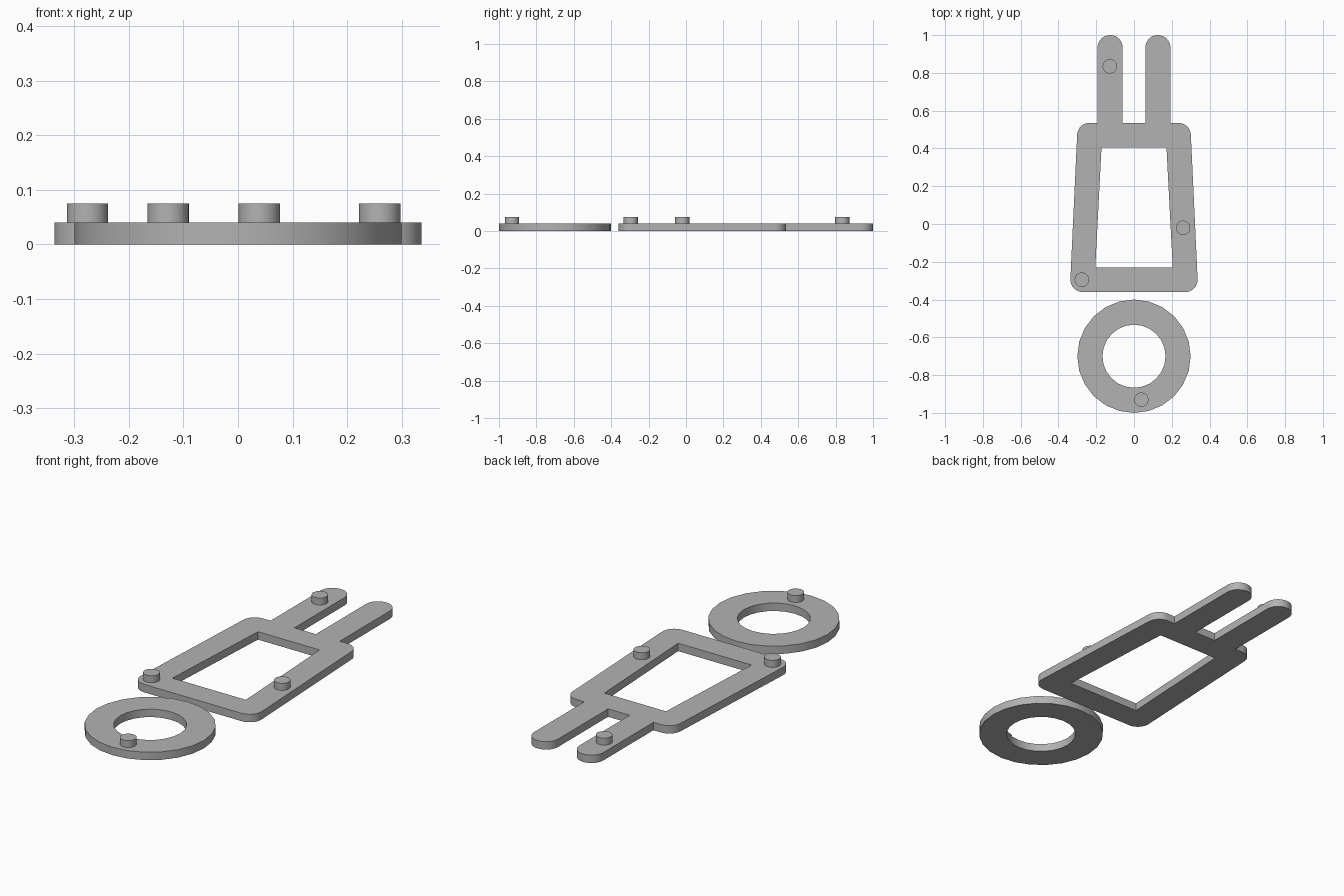
import bpy
import bmesh
import math
from mathutils import Vector

if "Cube" in bpy.data.objects:
    bpy.data.objects.remove(bpy.data.objects["Cube"], do_unlink=True)

THICK = 0.04
PEG_TOP = 0.075

grey = bpy.data.materials.new("plain grey")
grey.use_nodes = True
grey.diffuse_color = (0.45, 0.45, 0.45, 1)
grey.node_tree.nodes["Principled BSDF"].inputs["Base Color"].default_value = grey.diffuse_color


def rounded(corners, steps=8):
    """Outline from (x, y, radius) corners, each replaced by an arc."""
    out = []
    for i, (x, y, r) in enumerate(corners):
        p = Vector((x, y))
        if r == 0:
            out.append(p)
            continue
        a = (Vector(corners[i - 1][:2]) - p).normalized()
        b = (Vector(corners[(i + 1) % len(corners)][:2]) - p).normalized()
        half = a.angle(b) / 2
        centre = p + (a + b).normalized() * (r / math.sin(half))
        start = p + a * (r / math.tan(half)) - centre
        end = p + b * (r / math.tan(half)) - centre
        sweep = start.angle_signed(end)
        for k in range(steps + 1):
            t = -sweep * k / steps
            c, s = math.cos(t), math.sin(t)
            out.append(centre + Vector((start.x * c - start.y * s, start.x * s + start.y * c)))
    return out


def circle(x, y, r, sides):
    return [Vector((x + r * math.cos(math.tau * k / sides), y + r * math.sin(math.tau * k / sides)))
            for k in range(sides)]


def plate(name, outlines, z0, z1):
    """Solid plate between two heights; inner outlines become holes."""
    curve = bpy.data.curves.new(name, 'CURVE')
    curve.dimensions = '2D'
    curve.fill_mode = 'BOTH'
    curve.extrude = (z1 - z0) / 2
    for pts in outlines:
        spline = curve.splines.new('POLY')
        spline.points.add(len(pts) - 1)
        for sp, p in zip(spline.points, pts):
            sp.co = (p.x, p.y, 0, 1)
        spline.use_cyclic_u = True
    obj = bpy.data.objects.new(name, curve)
    bpy.context.collection.objects.link(obj)
    bpy.ops.object.select_all(action='DESELECT')
    obj.select_set(True)
    bpy.context.view_layer.objects.active = obj
    bpy.ops.object.convert(target='MESH')
    obj = bpy.context.view_layer.objects.active
    bm = bmesh.new()
    bm.from_mesh(obj.data)
    bmesh.ops.remove_doubles(bm, verts=bm.verts, dist=0.0001)
    bmesh.ops.translate(bm, verts=bm.verts, vec=(0, 0, (z0 + z1) / 2))
    bmesh.ops.recalc_face_normals(bm, faces=bm.faces)
    bm.to_mesh(obj.data)
    bm.free()
    obj.data.materials.clear()
    obj.data.materials.append(grey)
    bpy.ops.object.shade_smooth_by_angle(angle=math.radians(30))


# Tapered frame with two round-ended prongs, mirrored across x
right_half = [(0.34, -0.36, 0.065), (0.298, 0.535, 0.065), (0.193, 0.535, 0),
              (0.193, 1.0, 0.066), (0.06, 1.0, 0.066), (0.06, 0.535, 0)]
outer = right_half + [(-x, y, r) for x, y, r in reversed(right_half)]
window = [(0.205, -0.23, 0), (0.172, 0.405, 0), (-0.172, 0.405, 0), (-0.205, -0.23, 0)]
plate("pronged_frame", [rounded(outer), rounded(window)], 0, THICK)

# Separate ring in front of the frame
plate("ring", [circle(0, -0.7, 0.3, 24), circle(0, -0.7, 0.167, 24)], 0, THICK)

# Short round pegs standing on the plates
pegs = {"frame_corner_peg": (-0.276, -0.295), "frame_side_peg": (0.26, -0.02),
        "prong_peg": (-0.128, 0.835), "ring_peg": (0.039, -0.93)}
for name, (x, y) in pegs.items():
    plate(name, [circle(x, y, 0.038, 32)], THICK, PEG_TOP)
